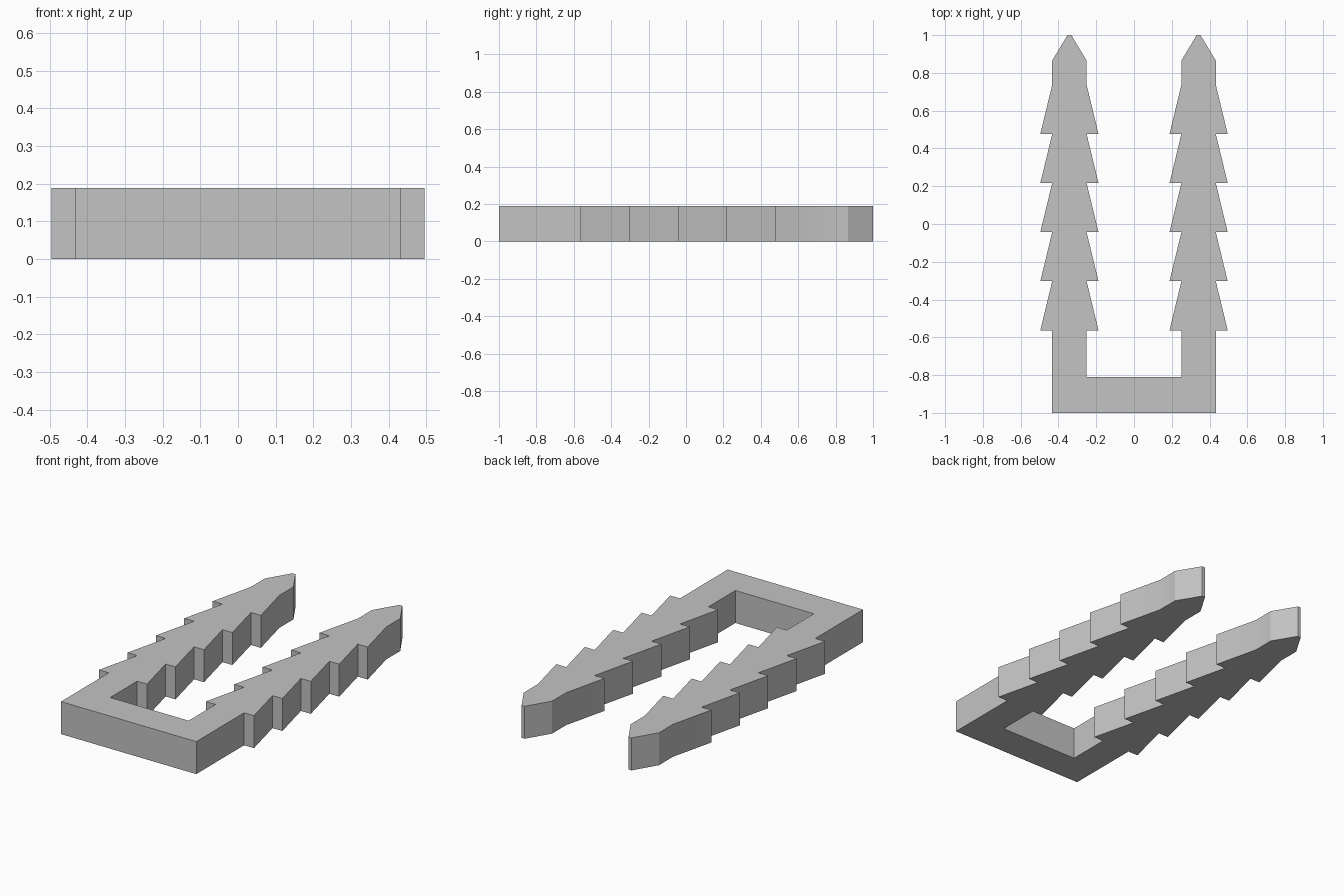
import bpy, bmesh

if "Cube" in bpy.data.objects:
    bpy.data.objects.remove(bpy.data.objects["Cube"])

HEIGHT = 0.188
ARM_X, HALF, BARB = 0.342, 0.091, 0.154   # arm centre, half width, barb half width
FIRST, STEP, COUNT = -0.563, 0.26, 5      # barb spacing along y

# one edge of a barbed arm, from base to tip, as (offset from arm centre, y)
edge = []
for i in range(COUNT):
    y = FIRST + i * STEP
    edge += [(HALF, y), (BARB, y)]
edge += [(HALF, FIRST + COUNT * STEP), (HALF, 0.865), (0.01, 1.0)]

# right half of the outline: base, outer edge up, inner edge down, inner corner
right = [(ARM_X + HALF, -1.0)]
right += [(ARM_X + d, y) for d, y in edge]
right += [(ARM_X - d, y) for d, y in reversed(edge)]
right += [(ARM_X - HALF, -0.81)]
outline = right + [(-x, y) for x, y in reversed(right)]

# extruded two-pronged clip
bm = bmesh.new()
base = bm.faces.new([bm.verts.new((x, y, 0)) for x, y in outline])
ext = bmesh.ops.extrude_face_region(bm, geom=[base], use_keep_orig=True)
top = [v for v in ext["geom"] if isinstance(v, bmesh.types.BMVert)]
bmesh.ops.translate(bm, verts=top, vec=(0, 0, HEIGHT))
bmesh.ops.recalc_face_normals(bm, faces=bm.faces[:])
mesh = bpy.data.meshes.new("barbed_clip")
bm.to_mesh(mesh)
bm.free()

clip = bpy.data.objects.new("barbed_clip", mesh)
bpy.context.collection.objects.link(clip)

# plain grey
grey = bpy.data.materials.new("grey")
grey.diffuse_color = (0.55, 0.55, 0.55, 1)
grey.use_nodes = True
grey.node_tree.nodes["Principled BSDF"].inputs["Base Color"].default_value = grey.diffuse_color
mesh.materials.append(grey)

# soften only the shallow bends near the tips
bpy.context.view_layer.objects.active = clip
clip.select_set(True)
bpy.ops.object.shade_smooth_by_angle(angle=0.5236)
